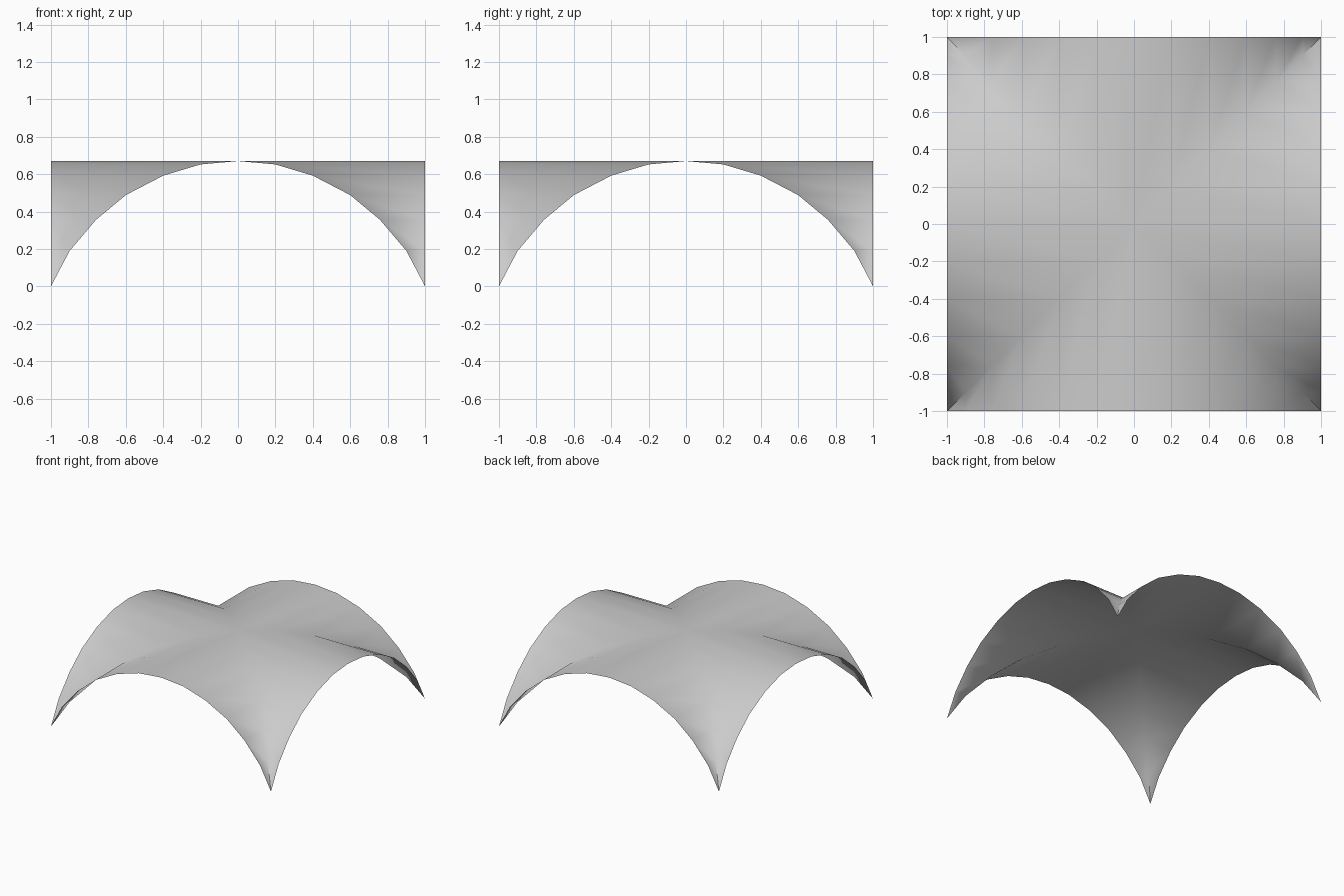
import bpy
import bmesh
import math

cube = bpy.data.objects.get("Cube")
if cube:
    bpy.data.objects.remove(cube)

# Plain grey plaster
plaster = bpy.data.materials.new("plaster_grey")
plaster.use_nodes = True
grey = (0.6, 0.6, 0.6, 1.0)
plaster.diffuse_color = grey
plaster.node_tree.nodes["Principled BSDF"].inputs["Base Color"].default_value = grey

# Half of the arch profile as (distance from centre, height)
half = [(0, 0.67), (0.2, 0.652), (0.4, 0.592), (0.6, 0.488),
        (0.76, 0.355), (0.9, 0.19), (1, 0)]
arch = [(-x, z) for x, z in reversed(half[1:])] + half


def turn(x, y, quarter):
    """Rotate a plan point by quarter turns."""
    for _ in range(quarter):
        x, y = -y, x
    return x, y


# Four vault webs: strips from each open arch back to the diagonal groins
bm = bmesh.new()
for quarter in range(4):
    outer = [bm.verts.new((*turn(x, -1, quarter), z)) for x, z in arch]
    groin = [bm.verts.new((*turn(x, -abs(x), quarter), z)) for x, z in arch]
    for i in range(len(arch) - 1):
        bm.faces.new((outer[i], outer[i + 1], groin[i + 1], groin[i]))

# Weld the webs along the groins and at the springing points
bmesh.ops.remove_doubles(bm, verts=bm.verts, dist=0.0005)
for face in bm.faces:
    face.normal_update()
    if face.normal.z < 0:
        face.normal_flip()

mesh = bpy.data.meshes.new("groin_vault")
bm.to_mesh(mesh)
bm.free()
mesh.materials.append(plaster)
vault = bpy.data.objects.new("groin_vault", mesh)
bpy.context.collection.objects.link(vault)

# Smooth shading, creased only at the steep feet of the groins
bpy.context.view_layer.objects.active = vault
vault.select_set(True)
bpy.ops.object.shade_smooth_by_angle(angle=math.radians(70))
